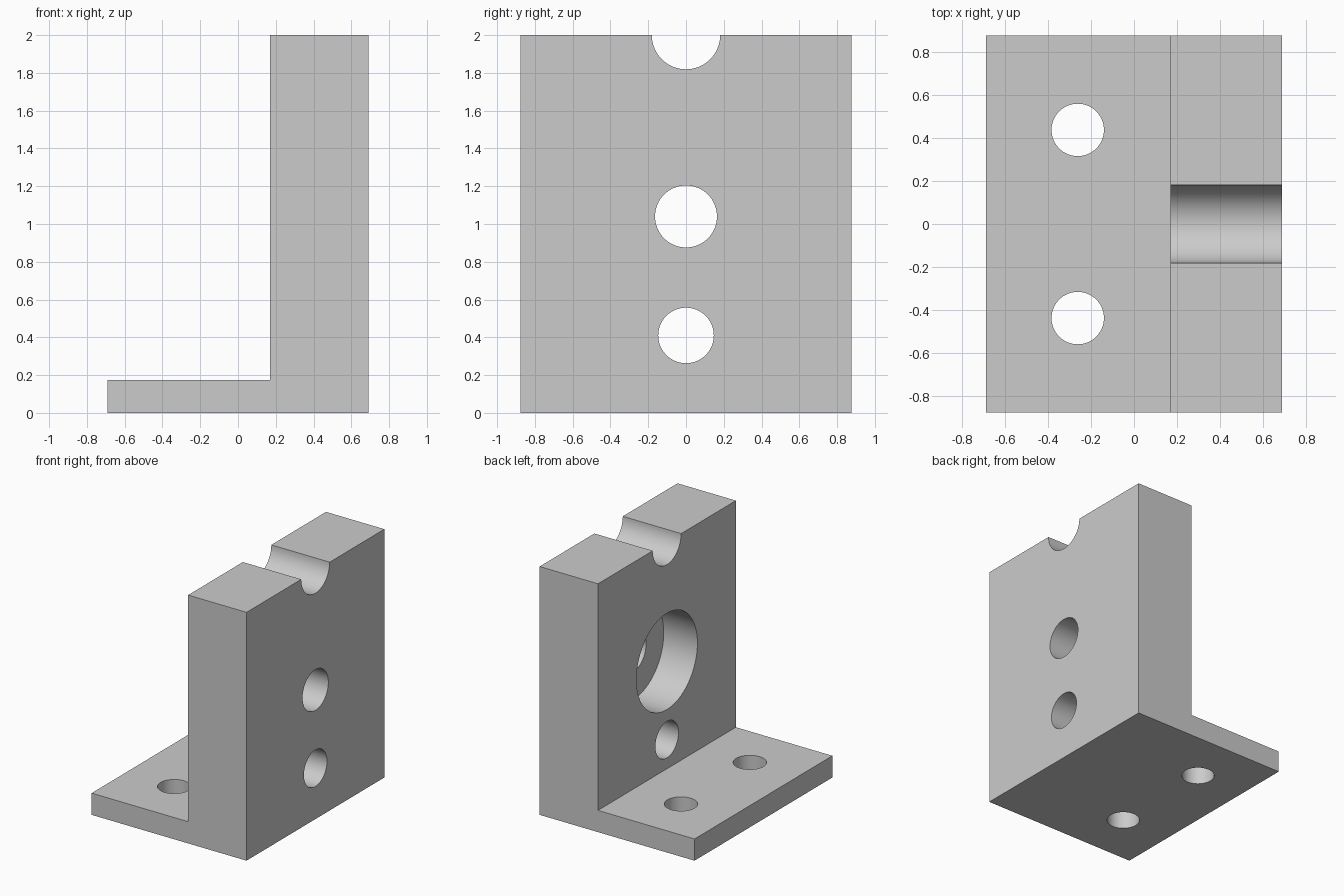
import bpy
import math

cube = bpy.data.objects.get("Cube")
if cube:
    bpy.data.objects.remove(cube, do_unlink=True)

HALF_X, HALF_Y, HEIGHT = 0.69, 0.877, 2.0
WALL_X, BASE_TOP = 0.17, 0.175
BORE_DEPTH = 0.30

grey = bpy.data.materials.new("plain_grey")
grey.use_nodes = True
colour = (0.6, 0.6, 0.6, 1)
grey.diffuse_color = colour
grey.node_tree.nodes["Principled BSDF"].inputs["Base Color"].default_value = colour

# L-shaped profile extruded along y
profile = [(-HALF_X, 0), (HALF_X, 0), (HALF_X, HEIGHT),
           (WALL_X, HEIGHT), (WALL_X, BASE_TOP), (-HALF_X, BASE_TOP)]
n = len(profile)
verts = [(x, y, z) for y in (-HALF_Y, HALF_Y) for x, z in profile]
faces = [tuple(range(n)), tuple(reversed(range(n, 2 * n)))]
faces += [(i, i + n, (i + 1) % n + n, (i + 1) % n) for i in range(n)]
mesh = bpy.data.meshes.new("angle_bracket")
mesh.from_pydata(verts, [], faces)
mesh.materials.append(grey)
bracket = bpy.data.objects.new("angle_bracket", mesh)
bpy.context.collection.objects.link(bracket)


def cut_hole(name, centre, radius, length, along_x):
    """Cut a round hole through the bracket."""
    turn = (0, math.pi / 2, 0) if along_x else (0, 0, 0)
    bpy.ops.mesh.primitive_cylinder_add(vertices=64, radius=radius, depth=length,
                                        location=centre, rotation=turn)
    cutter = bpy.context.object
    cutter.name = name
    cutter.hide_render = True
    cutter.data.materials.append(grey)
    mod = bracket.modifiers.new(name, 'BOOLEAN')
    mod.operation = 'DIFFERENCE'
    mod.solver = 'EXACT'
    mod.object = cutter
    bpy.context.view_layer.objects.active = bracket
    bpy.ops.object.modifier_apply(modifier=name)
    bpy.data.objects.remove(cutter, do_unlink=True)


# Wall: top notch, stepped main bore, lower hole
wall_mid = (WALL_X + HALF_X) / 2
cut_hole("top_notch", (wall_mid, 0, HEIGHT), 0.181, 1, True)
cut_hole("main_hole", (wall_mid, 0, 1.04), 0.164, 1, True)
cut_hole("counterbore", (WALL_X, 0, 1.04), 0.388, 2 * BORE_DEPTH, True)
cut_hole("lower_hole", (wall_mid, 0, 0.41), 0.147, 1, True)

# Base: pair of mounting holes
for side in (-1, 1):
    cut_hole("mounting_hole", (-0.262, side * 0.438, BASE_TOP / 2), 0.122, 1, False)

bpy.ops.object.select_all(action='DESELECT')
bracket.select_set(True)
bpy.context.view_layer.objects.active = bracket
bpy.ops.object.shade_smooth_by_angle(angle=math.radians(30))
